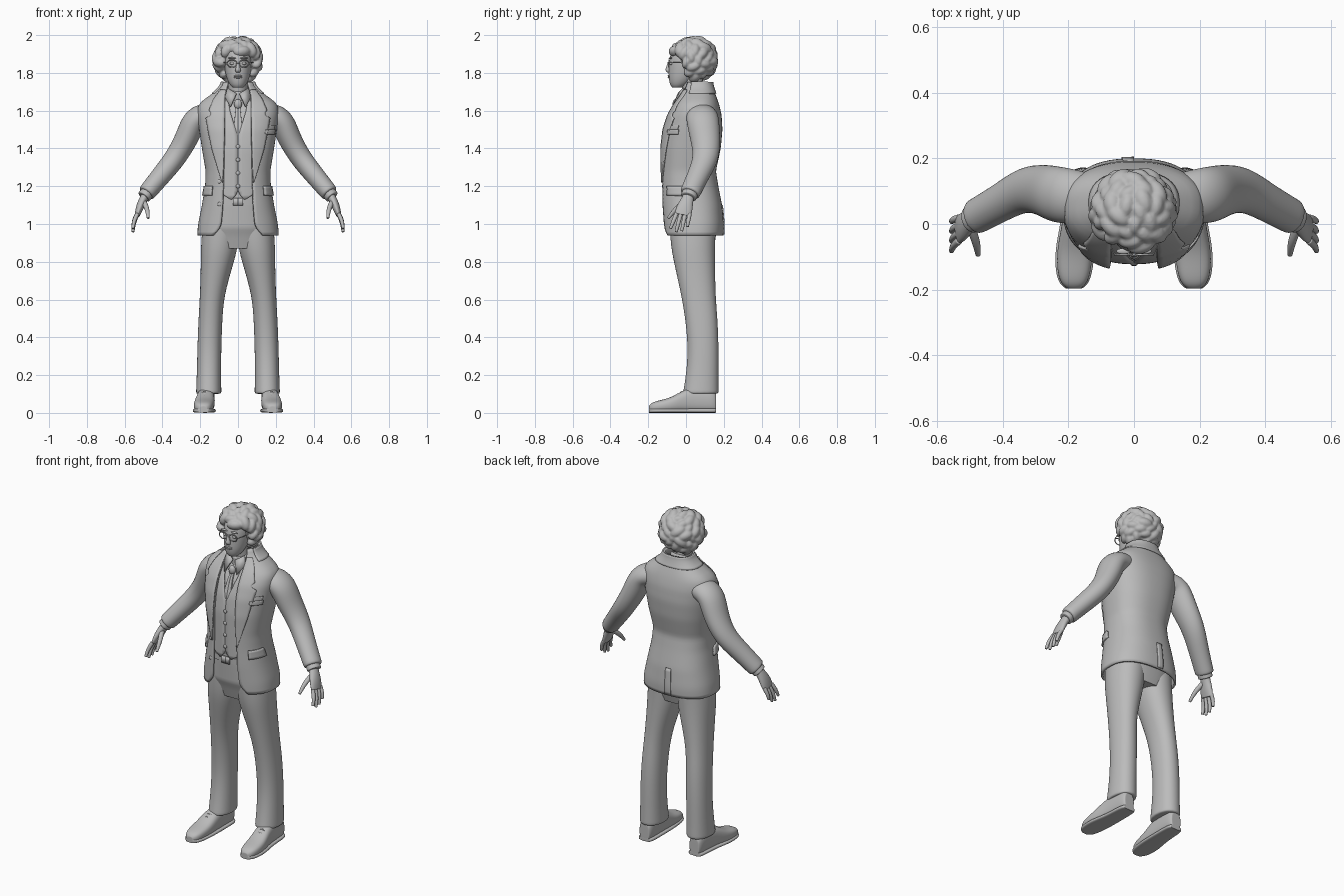
import bpy, bmesh, math, random
from mathutils import Vector, Matrix

cube = bpy.data.objects.get("Cube")
if cube:
    bpy.data.objects.remove(cube, do_unlink=True)
random.seed(4)
X, Y, Z = Vector((1, 0, 0)), Vector((0, 1, 0)), Vector((0, 0, 1))

GREY = bpy.data.materials.new("plain grey")
GREY.use_nodes = True
GREY.diffuse_color = (0.5, 0.5, 0.5, 1)
GREY.node_tree.nodes["Principled BSDF"].inputs["Base Color"].default_value = (0.5, 0.5, 0.5, 1)


def finish(name, bm, mirror=False, thick=0, subdiv=0, voxel=0):
    """Turn a bmesh into a smooth shaded object with its modifiers."""
    bmesh.ops.recalc_face_normals(bm, faces=bm.faces[:])
    mesh = bpy.data.meshes.new(name)
    bm.to_mesh(mesh)
    bm.free()
    ob = bpy.data.objects.new(name, mesh)
    bpy.context.scene.collection.objects.link(ob)
    mesh.materials.append(GREY)
    for other in bpy.context.selected_objects:
        other.select_set(False)
    ob.select_set(True)
    bpy.context.view_layer.objects.active = ob
    bpy.ops.object.shade_smooth_by_angle(angle=math.radians(180 if subdiv or voxel else 50))
    if mirror:
        ob.modifiers.new("mirror", 'MIRROR').use_mirror_merge = False
    if thick:
        solid = ob.modifiers.new("thickness", 'SOLIDIFY')
        solid.thickness, solid.offset = thick, 0
    if voxel:
        mod = ob.modifiers.new("merge", 'REMESH')
        mod.mode, mod.voxel_size, mod.use_smooth_shade = 'VOXEL', voxel, True
    if subdiv:
        mod = ob.modifiers.new("smooth", 'SUBSURF')
        mod.levels = mod.render_levels = subdiv
    return ob


def bridge(bm, rings, closed, caps=False):
    verts = [[bm.verts.new(p) for p in ring] for ring in rings]
    n = len(verts[0])
    for a, b in zip(verts, verts[1:]):
        for i in range(n if closed else n - 1):
            j = (i + 1) % n
            bm.faces.new((a[i], a[j], b[j], b[i]))
    if caps:
        bm.faces.new(verts[0])
        bm.faces.new(verts[-1])


def power(v, p):
    return math.copysign(abs(v) ** p, v)


def loft(name, rings, axes=None, sides=12, p=1, mirror=False, subdiv=2):
    """Rings are (x, y, z, radius_u, radius_v); axes default to the path's own frame."""
    first = [a + (b - a) * 0.06 for a, b in zip(rings[0], rings[1])]
    last = [a + (b - a) * 0.06 for a, b in zip(rings[-1], rings[-2])]
    rings = [rings[0], first, *rings[1:-1], last, rings[-1]]
    centres = [Vector(r[:3]) for r in rings]
    loops = []
    for i, (c, r) in enumerate(zip(centres, rings)):
        if axes:
            u, v = axes
        else:
            t = (centres[min(i + 1, len(rings) - 1)] - centres[max(i - 1, 0)]).normalized()
            u = t.cross(Y if abs(t.y) < 0.9 else Z).normalized()
            v = u.cross(t)
        angles = [math.tau * k / sides for k in range(sides)]
        loops.append([c + u * r[3] * 1.04 * power(math.cos(a), p)
                      + v * r[4] * 1.04 * power(math.sin(a), p) for a in angles])
    bm = bmesh.new()
    bridge(bm, loops, True, True)
    return finish(name, bm, mirror, subdiv=subdiv)


def balls(name, items, voxel=0, mirror=False):
    bm = bmesh.new()
    for loc, scale, turn in items:
        m = Matrix.Translation(loc) @ turn.to_4x4() @ Matrix.Diagonal((*scale, 1))
        bmesh.ops.create_uvsphere(bm, u_segments=16, v_segments=10, radius=1, matrix=m)
    return finish(name, bm, mirror, voxel=voxel)


# Torso surface: (height, centre y, half width, half depth, front opening)
TORSO = [(.94, .038, .21, .153, .135), (.97, .038, .208, .156, .1), (1.0, .037, .205, .157, .088),
         (1.1, .029, .185, .156, .08), (1.2, .018, .168, .147, .077), (1.28, .011, .165, .141, .075),
         (1.4, .024, .185, .154, .072), (1.5, .035, .2, .152, .07), (1.58, .046, .21, .136, .07),
         (1.63, .055, .205, .115, .07), (1.66, .06, .17, .1, .068), (1.69, .064, .125, .084, .065),
         (1.72, .065, .092, .072, .058), (1.75, .066, .076, .064, .05)]
BULGE = 0.82


def lin(table, z):
    """Read a table whose rows start with a rising height."""
    z = min(max(z, table[0][0]), table[-1][0])
    for a, b in zip(table, table[1:]):
        if z <= b[0]:
            f = (z - a[0]) / (b[0] - a[0])
            return [p + (q - p) * f for p, q in zip(a[1:], b[1:])]


def torso(z):
    reads = [lin(TORSO, z + d) for d in (-.012, 0, .012)]
    return [sum(c) / 3 for c in zip(*reads)]


def surface(t, z, off):
    cy, rx, ry, _ = torso(z)
    return Vector(((rx + off) * power(math.sin(t), BULGE), cy - (ry + off) * power(math.cos(t), BULGE), z))


def angle_at(x, z):
    return math.asin(min(1, max(x, 0) / torso(z)[1]) ** (1 / BULGE))


def patch(name, z0, z1, start, end, off, thick, rows=12, cols=8, mirror=False):
    """Cloth panel following the torso between two angles."""
    loops = []
    for i in range(rows + 1):
        z = z0 + (z1 - z0) * i / rows
        a, b = start(z), end(z)
        loops.append([surface(a + (b - a) * k / cols, z, off) for k in range(cols + 1)])
    bm = bmesh.new()
    bridge(bm, loops, False)
    return finish(name, bm, mirror, thick)


def panel(name, table, off, thick, mirror=True, rows=12):
    """Cloth panel from (height, inner x, outer x) rows."""
    return patch(name, table[0][0], table[-1][0], lambda z: angle_at(lin(table, z)[0], z),
                 lambda z: angle_at(lin(table, z)[1], z), off, thick, rows, 6, mirror)


def body(name, z0, z1, off, rows=20):
    loops = [[surface(math.tau * k / 48, z, off(z)) for k in range(48)]
             for z in (z0 + (z1 - z0) * i / rows for i in range(rows + 1))]
    bm = bmesh.new()
    bridge(bm, loops, True, True)
    return finish(name, bm)


# Jacket with open front, lapels, collar and pockets
opening = lambda z: angle_at(torso(z)[3], z)
patch("jacket", .94, 1.75, opening, lambda z: math.tau - opening(z), 0, .012, 44, 56)
panel("lapel", [(1.22, .076, .08), (1.3, .073, .103), (1.4, .07, .132), (1.5, .068, .152), (1.565, .067, .163),
                (1.58, .067, .125), (1.595, .067, .15), (1.66, .066, .122), (1.71, .06, .084)],
      .009, .008, rows=36)
patch("jacket_collar", 1.69, 1.752, lambda z: math.pi * .36, lambda z: math.pi * 1.64, .009, .009, 8, 30)
panel("pocket_flap", [(1.15, .132, .176), (1.2, .128, .167)], .01, .009, rows=4)
panel("breast_pocket", [(1.475, .135, .184), (1.5, .137, .187)], .009, .008, False, 4)
panel("pocket_square", [(1.5, .14, .184), (1.522, .155, .188)], .008, .006, False, 4)
patch("back_vent", .945, 1.1, lambda z: math.pi, lambda z: math.pi + .12, .008, .006, 8, 3)

# Waistcoat, shirt, tie, belt and trouser top
body("shirt", 1.1, 1.7, lambda z: -.021)
body("trouser_seat", .87, 1.15, lambda z: -.02 - max(0, .98 - z) * .3)
body("belt", 1.1, 1.135, lambda z: -.015, 2)
panel("waistcoat", [(1.13, .035, .04), (1.165, 0, .1), (1.46, 0, .1), (1.6, .045, .1), (1.69, .06, .09)],
      -.011, .007, rows=24)
panel("tie", [(1.44, 0, .026), (1.5, 0, .026), (1.62, 0, .012)], -.014, .009)
panel("buckle", [(1.097, 0, .028), (1.138, 0, .028)], -.011, .008, rows=2)
balls("tie_knot", [(Vector((0, -.055, 1.635)), (.021, .016, .026), Matrix())])
buttons = [(0, z, -.007) for z in (1.2, 1.27, 1.34, 1.41)] + [(-.098, z, .007) for z in (1.105, 1.225)]
spots = []
for x, z, off in buttons:
    spot = surface(angle_at(abs(x), z), z, off)
    spot.x = x
    spots.append((spot, (.011, .005, .011), Matrix()))
balls("buttons", spots)

# Shirt collar
tilt = Vector((0, .93, .37))
loft("collar_band", [(0, .045, 1.66, .066, .074), (0, .036, 1.725, .06, .066)], (X, tilt), 20)
bm = bmesh.new()
bm.faces.new([bm.verts.new(p) for p in
              ((.008, -.04, 1.69), (.055, -.012, 1.72), (.068, -.028, 1.67), (.04, -.068, 1.62))])
finish("collar_points", bm, True, .009)

# Sleeves, cuffs and hands
loft("sleeve", [(.14, .08, 1.58, .058, .075), (.2, .085, 1.572, .066, .085), (.238, .09, 1.54, .067, .086),
                (.27, .102, 1.455, .062, .08), (.33, .11, 1.35, .057, .069), (.4, .068, 1.265, .053, .058),
                (.487, .02, 1.16, .047, .054)], mirror=True)
loft("shirt_cuff", [(.465, .03, 1.185, .036, .042), (.499, .013, 1.142, .037, .043)], mirror=True)
loft("palm", [(.484, .018, 1.16, .023, .028), (.505, .006, 1.125, .022, .033), (.521, -.008, 1.085, .021, .044),
              (.534, -.017, 1.045, .014, .044)], mirror=True)
for i, finger in enumerate(("index", "middle", "ring", "little")):
    base = Vector((.532, -.05 + .023 * i, 1.055))
    tip = Vector((.556, -.083 + .03 * i, (.975, .957, .962, .985)[i]))
    mid = base.lerp(tip, .5) + X * .008
    loft(finger + "_finger", [(*base, .012, .012), (*mid, .0115, .0115), (*tip, .008, .008)],
         sides=8, mirror=True)
loft("thumb", [(.5, -.005, 1.12, .015, .015), (.48, -.055, 1.08, .014, .014),
               (.475, -.095, 1.03, .008, .008)], sides=8, mirror=True)

# Trouser legs
loft("trouser_leg", [(.155, .078, .1, .066, .093), (.154, .086, .2, .063, .084), (.152, .092, .33, .062, .079),
                     (.147, .084, .48, .062, .083), (.138, .066, .62, .062, .088), (.112, .047, .78, .083, .105),
                     (.098, .037, .88, .097, .115), (.09, .035, 1.0, .095, .12)],
     (X, Y), 16, .92, True)

# Shoes: (y, centre x, half width, height)
SHOE = [(-.197, .183, .018, .032), (-.185, .183, .036, .048), (-.15, .183, .05, .06), (-.08, .18, .054, .075),
        (-.02, .173, .049, .112), (.03, .169, .045, .13), (.1, .167, .043, .13), (.145, .166, .04, .12),
        (.16, .166, .03, .1)]
loft("shoe", [(x, y, h / 2 + .004, w, h / 2) for y, x, w, h in SHOE], (X, Z), 16, .75, True)
loft("sole", [(x, y, .012, w + .005, .011) for y, x, w, h in SHOE], (X, Z), 16, .55, True)
for k in range(3):
    y, z = -.065 + .02 * k, .09 + .012 * k
    loft("lace", [(.155, y, z - .008, .004, .004), (.176, y, z, .004, .004), (.198, y, z - .008, .004, .004)],
         sides=6, mirror=True, subdiv=1)

# Head and face
loft("neck", [(0, .045, 1.62, .055, .06), (0, .035, 1.72, .05, .056), (0, .025, 1.8, .05, .06)], (X, Y))
loft("head", [(0, -.045, 1.722, .026, .026), (0, -.037, 1.735, .042, .046), (0, -.02, 1.77, .059, .071),
              (0, 0, 1.82, .07, .09), (0, .012, 1.88, .076, .102), (0, .025, 1.95, .065, .08)], (X, Y), 16)
loft("nose", [(0, -.086, 1.858, .007, .009), (0, -.095, 1.828, .011, .012), (0, -.096, 1.812, .017, .014),
              (0, -.09, 1.802, .011, .008)], (X, Y), 10)
balls("lips", [(Vector((0, -.088, z)), (.022, .009, .005), Matrix()) for z in (1.776, 1.784)])
balls("eyes", [(Vector((.03, -.078, 1.85)), (.014, .01, .008), Matrix())], mirror=True)
balls("eyebrows", [(Vector((.032, -.083, 1.878)), (.022, .009, .005), Matrix())], mirror=True)

# Glasses
for name, side in (("left_rim", 1), ("right_rim", -1)):
    bpy.ops.mesh.primitive_torus_add(location=(.032 * side, -.094, 1.849), rotation=(math.pi / 2, 0, 0),
                                     major_radius=.024, minor_radius=.003,
                                     major_segments=24, minor_segments=6)
    rim = bpy.context.object
    rim.name, rim.scale = name, (1.08, .8, 1)
    rim.data.materials.append(GREY)
    bpy.ops.object.shade_smooth_by_angle(angle=math.pi)
loft("glasses_bridge", [(-.009, -.097, 1.853, .003, .003), (.009, -.097, 1.853, .003, .003)], sides=6, subdiv=1)
loft("glasses_arm", [(.057, -.094, 1.853, .003, .003), (.074, -.07, 1.855, .003, .003),
                     (.082, .02, 1.855, .003, .003)], sides=6, mirror=True, subdiv=1)

# Curly hair: lumps over a scalp, leaving the face clear
centre = Vector((0, .036, 1.868))
curls = [(centre + Vector((0, .012, .005)), (.108, .1, .112), Matrix())]
count = 84
for i in range(count):
    h = 1 - 2 * (i + .5) / count
    a = i * math.pi * (3 - math.sqrt(5))
    d = Vector((math.cos(a) * math.sqrt(1 - h * h), math.sin(a) * math.sqrt(1 - h * h), h))
    face = d.y < -.2 and d.z < .42 and abs(d.x) < .83
    if face or d.z < -.88:
        continue
    size = random.uniform(.026, .037)
    spot = centre + Vector((d.x * .106, d.y * .106, d.z * .1))
    turn = d.to_track_quat('Z', 'Y').to_matrix() @ Matrix.Rotation(random.uniform(0, math.pi), 3, 'Z')
    curls.append((spot, (size * 1.35, size * .85, size), turn))
balls("hair", curls, voxel=.006)
